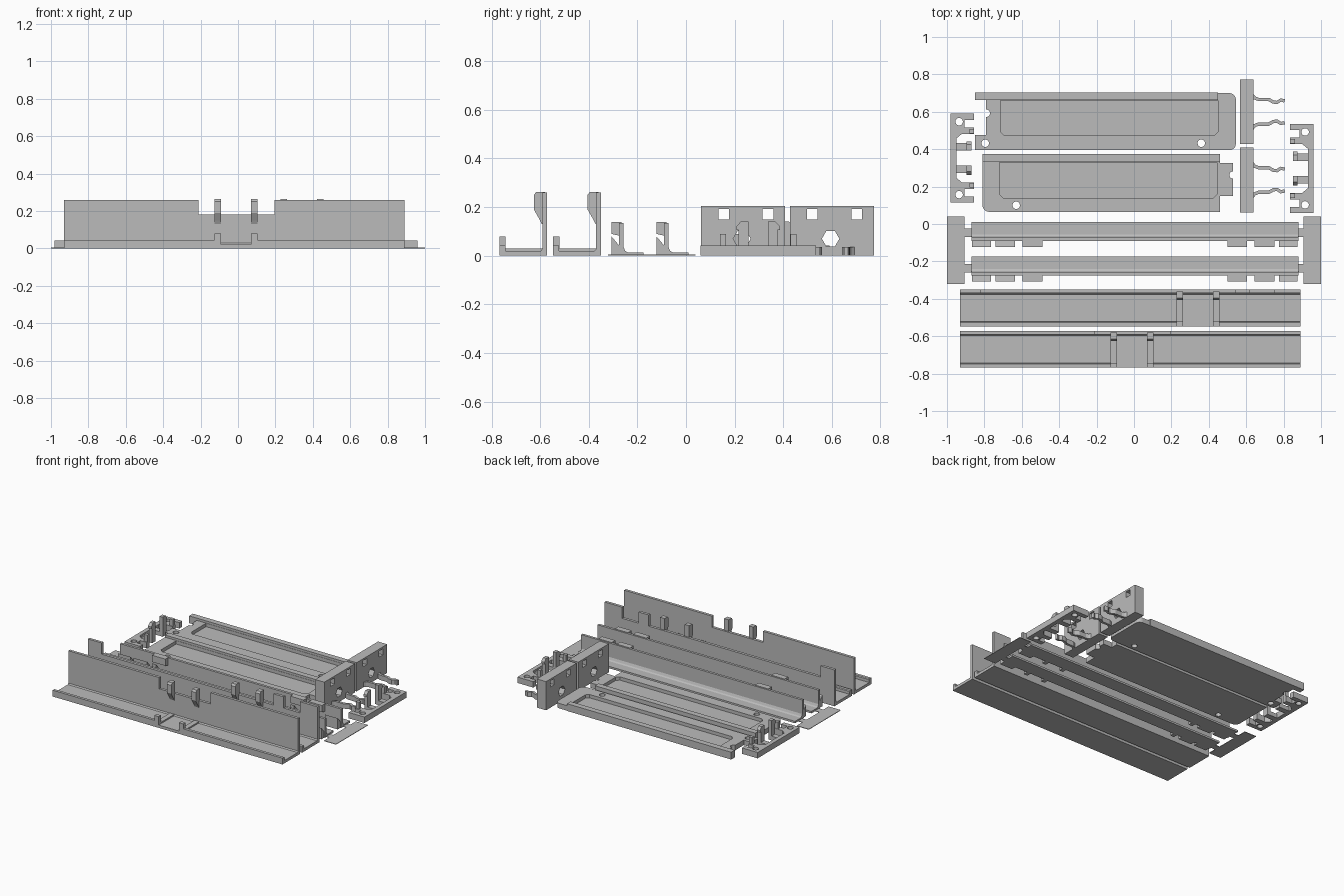
import bpy, bmesh, math
from mathutils import Vector

if "Cube" in bpy.data.objects:
    bpy.data.objects.remove(bpy.data.objects["Cube"])

grey = bpy.data.materials.new("mid grey")
grey.diffuse_color = (0.5, 0.5, 0.5, 1)
grey.use_nodes = True
grey.node_tree.nodes["Principled BSDF"].inputs["Base Color"].default_value = grey.diffuse_color


def prism(bm, pts, axis, a, b):
    """Extrude a 2D outline from a to b along x (y,z), y (x,z) or z (x,y)."""
    def place(p, t):
        return {"x": (t, p[0], p[1]), "y": (p[0], t, p[1]), "z": (p[0], p[1], t)}[axis]
    lo = [bm.verts.new(place(p, a)) for p in pts]
    hi = [bm.verts.new(place(p, b)) for p in pts]
    n = len(pts)
    faces = [bm.faces.new(lo), bm.faces.new(hi)]
    faces += [bm.faces.new((lo[i], lo[(i + 1) % n], hi[(i + 1) % n], hi[i])) for i in range(n)]
    bmesh.ops.recalc_face_normals(bm, faces=faces)


def rect(x0, x1, y0, y1):
    return [(x0, y0), (x1, y0), (x1, y1), (x0, y1)]


def box(bm, x0, x1, y0, y1, z0, z1):
    prism(bm, rect(x0, x1, y0, y1), "z", z0, z1)


def disc(x, y, r, n=20):
    return [(x + r * math.cos(math.tau * i / n), y + r * math.sin(math.tau * i / n)) for i in range(n)]


def finish(name, bm):
    me = bpy.data.meshes.new(name)
    bm.to_mesh(me)
    bm.free()
    me.materials.append(grey)
    ob = bpy.data.objects.new(name, me)
    bpy.context.collection.objects.link(ob)
    return ob


def cut(ob, bm):
    cutter = finish(ob.name + "_cutter", bm)
    cutter.hide_render = True
    cutter.display_type = "WIRE"
    mod = ob.modifiers.new("cut", "BOOLEAN")
    mod.operation, mod.solver, mod.object = "DIFFERENCE", "EXACT", cutter


# Two angle channels: floor, front lip, tall notched back wall and clip tabs
def channel(name, y0, c, wall):
    y1 = y0 + 0.197
    bm = bmesh.new()
    X0, X1, low = -0.93, 0.89, 0.18
    box(bm, X0, X1, y0, y1, 0, 0.02)
    lip = [(y0, 0.01), (y0 + 0.025, 0.01), (y0 + 0.025, 0.04), (y0 + 0.02, 0.045), (y0, 0.045)]
    prism(bm, lip, "x", X0, c - 0.115)
    prism(bm, lip, "x", c + 0.115, X1)
    outline = [(X0, 0.01), (X1, 0.01)]
    for a, b in reversed(wall):
        outline += [(b, low), (b, 0.26), (a, 0.26), (a, low)]
    clean = []
    for p in outline:
        if p not in ((X1, low), (X0, low)):
            clean.append(p)
    prism(bm, clean, "y", y1 - 0.02, y1)
    # inner fillet between floor and wall
    prism(bm, [(y1 - 0.03, 0.015), (y1 - 0.015, 0.015), (y1 - 0.015, 0.035)], "x", X0, X1)
    for s in (-1, 1):
        a, b = sorted((c + s * 0.08, c + s * 0.115))
        yw = y1 - 0.01
        tab = [(yw, 0.13), (yw, 0.263), (yw - 0.035, 0.263), (yw - 0.045, 0.25),
               (yw - 0.045, 0.19), (yw - 0.022, 0.15), (yw - 0.012, 0.13)]
        prism(bm, tab, "x", a, b)
        prism(bm, rect(y0, y0 + 0.026, 0.01, 0.08), "x", a, b)
        box(bm, a, b, y0, y1 - 0.01, 0.015, 0.03)
    finish(name, bm)


channel("front_channel", -0.768, -0.01, [(-0.93, -0.21), (0.195, 0.89)])
channel("second_channel", -0.547, 0.342, [(-0.93, -0.82), (0.54, 0.62), (0.75, 0.89)])


# Two rails with floor flange, wall and hooked clips
def rail(name, y):
    bm = bmesh.new()
    prof = [(y - 0.09, 0), (y + 0.01, 0), (y + 0.01, 0.014), (y - 0.055, 0.014),
            (y - 0.065, 0.02), (y - 0.072, 0.035), (y - 0.072, 0.135), (y - 0.09, 0.135)]
    prism(bm, prof, "x", -0.87, 0.88)
    for s in (-1, 1):
        for a, b in ((0.495, 0.6), (0.64, 0.745), (0.77, 0.87)):
            a, b = sorted((0.005 + s * a, 0.005 + s * b))
            hook = [(y - 0.08, 0.08), (y - 0.08, 0.138), (y - 0.122, 0.138), (y - 0.122, 0.09)]
            foot = [(y - 0.08, 0), (y - 0.08, 0.03), (y - 0.122, 0.08), (y - 0.122, 0)]
            prism(bm, hook if a * s < 0.7 else foot, "x", a, b)
            prism(bm, foot, "x", a, a + 0.03)
    finish(name, bm)


rail("rear_rail", 0.0)
rail("front_rail", -0.185)

# Thin end sheets joined to the rails by tabs
for name, s in (("left_sheet", -1), ("right_sheet", 1)):
    bm = bmesh.new()
    pts = [(1, -0.32), (1, 0.04), (0.905, 0.04), (0.905, -0.025), (0.87, -0.025), (0.87, -0.07),
           (0.905, -0.07), (0.905, -0.215), (0.87, -0.215), (0.87, -0.26), (0.905, -0.26), (0.905, -0.32)]
    prism(bm, [(s * x, y) for x, y in pts], "z", 0, 0.004)
    finish(name, bm)


# End brackets: C-shaped base with screw holes and two upright hooks
def bracket(name, ox, s, cy):
    bm = bmesh.new()
    half = [(0, 0.238), (-0.125, 0.238), (-0.125, 0.205), (-0.075, 0.205), (-0.075, 0.165),
            (-0.125, 0.165), (-0.125, 0.13), (-0.06, 0.13), (-0.03, 0.105), (-0.03, 0)]
    half = half[:-1]
    pts = half + [(x, -y) for x, y in reversed(half)]
    prism(bm, [(ox + s * x, cy + y) for x, y in pts], "z", 0, 0.042)
    ob = finish(name, bm)
    bm = bmesh.new()
    for t in (-1, 1):
        prism(bm, disc(ox - s * 0.045, cy + t * 0.195, 0.02), "z", -0.1, 0.2)
    cut(ob, bm)
    bm = bmesh.new()
    for t in (-1, 1):
        a, b = sorted((ox - s * 0.02, ox - s * 0.11))
        yc = cy + t * 0.06
        box(bm, a, b, yc - 0.02, yc + 0.02, 0, 0.03)
        a, b = sorted((ox - s * 0.085, ox - s * 0.11))
        post = [(-0.02, 0), (0.02, 0), (0.02, 0.14), (-0.012, 0.14), (-0.03, 0.12), (-0.03, 0.105), (-0.02, 0.105)]
        prism(bm, [(yc - t * u, z) for u, z in post], "x", a, b)
        # upright guides at the arm ends
        a, b = sorted((ox - s * 0.10, ox - s * 0.125))
        yc = cy + t * 0.145
        box(bm, a, b, yc - 0.012, yc + 0.012, 0.03, 0.09)
    finish(name + "_hooks", bm)


bracket("left_bracket", -0.98, -1, 0.352)
bracket("right_bracket", 0.96, 1, 0.297)


# Tray plates with recess, holes and a raised back rim
def tray(name, outline, recess, holes, rim):
    bm = bmesh.new()
    prism(bm, outline, "z", 0, 0.036)
    ob = finish(name, bm)
    bm = bmesh.new()
    x0, x1, y0, y1 = recess
    c = 0.02
    prism(bm, [(x0 + c, y0), (x1 - c, y0), (x1, y0 + c), (x1, y1), (x0, y1), (x0, y0 + c)], "z", 0.012, 0.1)
    for x, y in holes:
        prism(bm, disc(x, y, 0.02), "z", -0.1, 0.2)
    cut(ob, bm)
    bm = bmesh.new()
    box(bm, *rim, 0, 0.052)
    finish(name + "_rim", bm)


def corner(cx, cy, r, a0):
    return [(cx + r * math.cos(math.radians(a0 + t)), cy + r * math.sin(math.radians(a0 + t)))
            for t in range(0, 91, 18)]


tray("rear_tray",
     [(-0.85, 0.395), *corner(0.51, 0.43, 0.035, 270), *corner(0.51, 0.665, 0.035, 0),
      (-0.79, 0.70), (-0.79, 0.475), (-0.85, 0.475)],
     (-0.715, 0.45, 0.475, 0.66), [(-0.795, 0.432), (0.36, 0.432), (-0.79, 0.592)],
     (-0.85, 0.45, 0.662, 0.703))
tray("front_tray",
     [*corner(-0.775, 0.10, 0.035, 180), (0.46, 0.065), (0.46, 0.15), (0.53, 0.15), (0.53, 0.325),
      (0.46, 0.325), (0.46, 0.37), (-0.81, 0.37)],
     (-0.72, 0.445, 0.14, 0.33), [(-0.63, 0.10), (0.53, 0.262)],
     (-0.81, 0.46, 0.332, 0.373))


# Upright clip blocks with square windows, a hexagonal hole and two spring arms
def clip_block(name, cy):
    bm = bmesh.new()
    box(bm, 0.567, 0.64, cy - 0.173, cy + 0.173, 0, 0.205)
    ob = finish(name, bm)
    bm = bmesh.new()
    for w in (-0.08, 0.102):
        prism(bm, rect(cy + w - 0.022, cy + w + 0.022, 0.148, 0.192), "x", 0.5, 0.7)
    prism(bm, disc(cy - 0.005, 0.07, 0.036, 6), "x", 0.5, 0.7)
    cut(ob, bm)
    bm = bmesh.new()
    path = [Vector(p) for p in ((0.63, 0.092), (0.645, 0.074), (0.665, 0.066), (0.72, 0.066),
                                (0.745, 0.052), (0.765, 0.05), (0.785, 0.063), (0.805, 0.058))]
    for t in (-1, 1):
        left, right = [], []
        for i, p in enumerate(path):
            d = (path[min(i + 1, len(path) - 1)] - path[max(i - 1, 0)]).normalized()
            n = Vector((-d.y, d.x)) * 0.009
            left.append(p + n)
            right.append(p - n)
        prism(bm, [(p.x, cy + t * p.y) for p in left + right[::-1]], "z", 0, 0.035)
    finish(name + "_arms", bm)


clip_block("rear_clip_block", 0.60)
clip_block("front_clip_block", 0.235)
